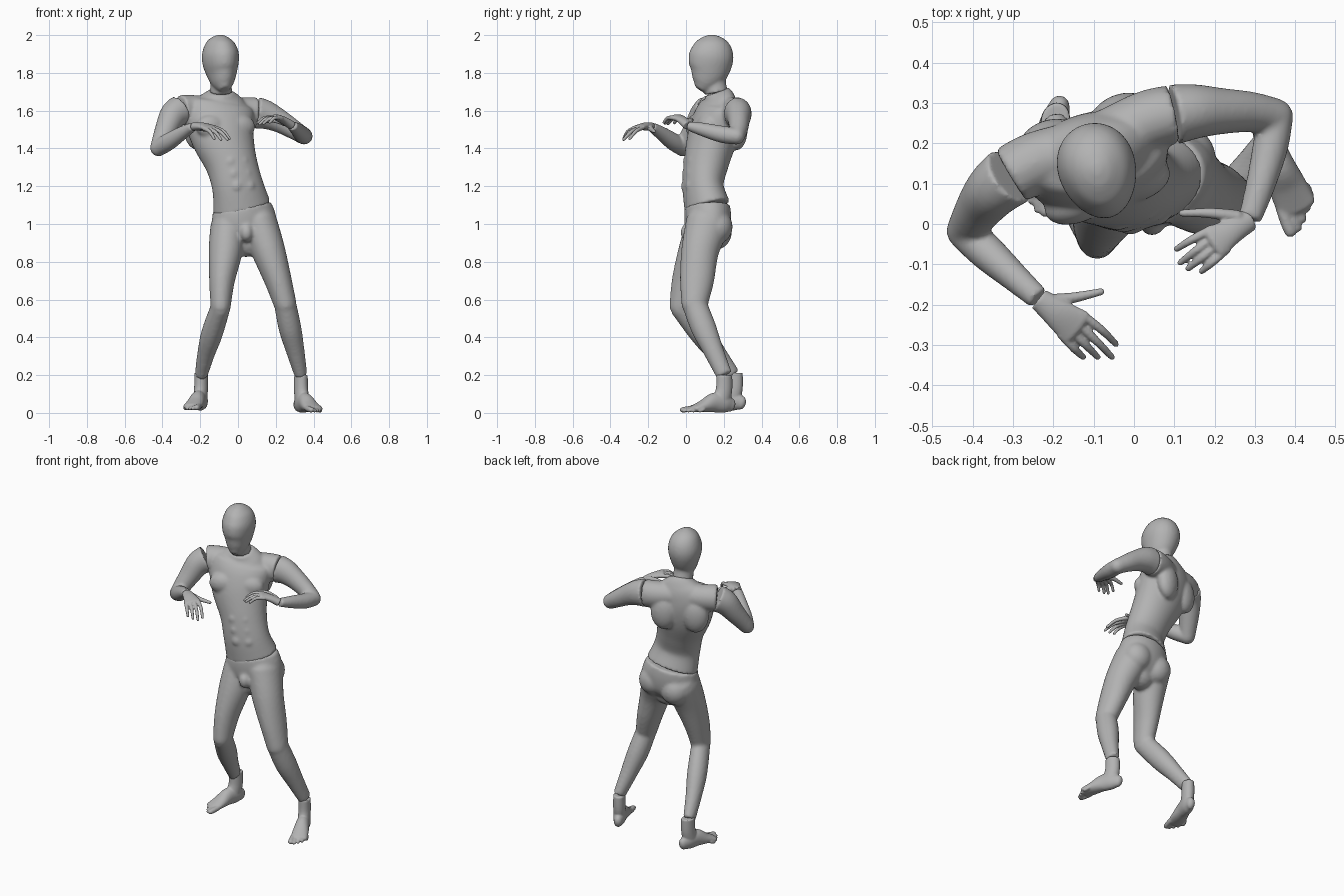
import bpy, bmesh, math
from mathutils import Vector, Matrix

if "Cube" in bpy.data.objects:
    bpy.data.objects.remove(bpy.data.objects["Cube"])

grey = bpy.data.materials.new("mannequin grey")
grey.use_nodes = True
grey.diffuse_color = (0.45, 0.45, 0.45, 1)
grey.node_tree.nodes["Principled BSDF"].inputs["Base Color"].default_value = (0.45, 0.45, 0.45, 1)
grey.node_tree.nodes["Principled BSDF"].inputs["Roughness"].default_value = 0.6
UP, ACROSS = Vector((0, 0, 1)), Vector((1, 0, 0))


def spline(points, sub):
    """Smooth path through stations of (x, y, z, side radius, other radius)."""
    out = []
    for i in range(len(points) - 1):
        p0, p1 = points[max(i - 1, 0)], points[i]
        p2, p3 = points[i + 1], points[min(i + 2, len(points) - 1)]
        for k in range(sub):
            t = k / sub
            out.append([0.5 * (2 * b + (c - a) * t + (2 * a - 5 * b + 4 * c - d) * t * t
                               + (3 * b - a - 3 * c + d) * t ** 3)
                        for a, b, c, d in zip(p0, p1, p2, p3)])
    return out + [list(points[-1])]


def loft(bm, points, side=ACROSS, start=False, end=False, egg=0.0, n=28, sub=5):
    """Skin elliptical rings along a path; start and end ask for round tips."""
    path = spline(points, sub)
    rings = []
    for i, s in enumerate(path):
        tan = (Vector(path[min(i + 1, len(path) - 1)][:3]) - Vector(path[max(i - 1, 0)][:3])).normalized()
        rings.append((Vector(s[:3]), tan, s[3], s[4]))

    def tip(ring, sign):
        c, t, a, b = ring
        return [(c + t * sign * min(a, b) * math.sin(q), t, a * math.cos(q), b * math.cos(q))
                for q in (math.radians(d) for d in (25, 50, 70, 84))]

    rings = ((tip(rings[0], -1)[::-1] if start else []) + rings
             + (tip(rings[-1], 1) if end else []))
    loops = []
    for c, t, a, b in rings:
        u = (side - t * side.dot(t)).normalized()
        v = t.cross(u)
        loop = []
        for k in range(n):
            q = math.tau * k / n
            loop.append(bm.verts.new(c + u * a * math.cos(q) * (1 + egg * math.sin(q)) + v * b * math.sin(q)))
        loops.append(loop)
    for lo, hi in zip(loops, loops[1:]):
        for k in range(n):
            bm.faces.new((lo[k], lo[(k + 1) % n], hi[(k + 1) % n], hi[k]))
    bm.faces.new(loops[0][::-1])
    bm.faces.new(loops[-1])


def blob(bm, centre, radii, yaw=0.0):
    m = Matrix.Translation(centre) @ Matrix.Rotation(yaw, 4, "Z") @ Matrix.Diagonal((*radii, 1))
    bmesh.ops.create_uvsphere(bm, u_segments=24, v_segments=16, radius=1, matrix=m)


def finish(bm, name, voxel, smooth):
    """Fuse the overlapping masses into one smooth skin."""
    bmesh.ops.recalc_face_normals(bm, faces=bm.faces)
    mesh = bpy.data.meshes.new(name)
    bm.to_mesh(mesh)
    bm.free()
    obj = bpy.data.objects.new(name, mesh)
    bpy.context.collection.objects.link(obj)
    mesh.materials.append(grey)
    fuse = obj.modifiers.new("fuse", "REMESH")
    fuse.mode, fuse.voxel_size, fuse.use_smooth_shade = "VOXEL", voxel, True
    relax = obj.modifiers.new("relax", "SMOOTH")
    relax.factor, relax.iterations = 0.5, smooth
    return obj


# Head with the upper neck
bm = bmesh.new()
loft(bm, [(-.07, .072, 1.712, .026, .028), (-.076, .092, 1.745, .055, .067), (-.083, .117, 1.8, .079, .103),
          (-.089, .129, 1.86, .095, .119), (-.091, .135, 1.91, .094, .116), (-.093, .136, 1.96, .074, .09),
          (-.093, .136, 1.99, .04, .049), (-.093, .136, 2.002, .008, .01)],
     Vector((.96, .28, 0)), egg=.1)
loft(bm, [(-.09, .16, 1.695, .06, .063), (-.09, .152, 1.74, .056, .06), (-.09, .15, 1.8, .056, .06)])
finish(bm, "head", .008, 5)

# Torso, twisted to the left, with shoulder yoke, chest and stomach muscles
LEFT, FRONT = Vector((.94, .34, 0)), Vector((.34, -.94, 0))
TWIST = math.atan2(LEFT.y, LEFT.x)
bm = bmesh.new()
loft(bm, [(.02, .112, 1.088, .157, .119), (-.002, .09, 1.2, .138, .106), (-.035, .107, 1.32, .139, .117),
          (-.078, .137, 1.45, .168, .128), (-.097, .16, 1.55, .186, .12), (-.098, .175, 1.62, .18, .1),
          (-.093, .175, 1.665, .125, .08), (-.09, .164, 1.7, .064, .066)], Vector((.94, .27, .12)), n=40)
loft(bm, [(-.305, .12, 1.603, .08, .075), (-.24, .155, 1.605, .078, .075), (-.1, .2, 1.6, .07, .07),
          (.03, .255, 1.592, .08, .075), (.097, .272, 1.587, .083, .073)], UP)
for s in (-1, 1):
    blob(bm, Vector((-.093, .155, 1.515)) + LEFT * .08 * s + FRONT * .08, (.085, .05, .065), TWIST)
    blob(bm, Vector((-.095, .165, 1.5)) + LEFT * .095 * s - FRONT * .075, (.08, .055, .11), TWIST)
    for row in range(3):
        spine = Vector((-.002 - .018 * row, .092 + .009 * row, 1.2 + .065 * row))
        blob(bm, spine + LEFT * .034 * s + FRONT * (.091 + .004 * row), (.03, .021, .031), TWIST)
finish(bm, "torso", .009, 5)

# Pelvis and both legs
bm = bmesh.new()
loft(bm, [(.02, .112, 1.092, .157, .119), (.03, .115, 1.03, .172, .122), (.04, .115, .96, .165, .112),
          (.045, .11, .9, .09, .075)], Vector((.97, .2, .2)), end=True, n=40)
blob(bm, (.045, .015, .955), (.036, .045, .05))
for centre in ((.115, .165, .985), (-.035, .16, .955)):
    blob(bm, centre, (.088, .082, .09))
thighs = {
    "left": [(.11, .115, 1.0, .1, .118), (.16, .075, .86, .09, .1), (.213, .058, .7, .072, .09),
             (.25, .045, .575, .06, .07)],
    "right": [(-.055, .11, .98, .092, .115), (-.065, .06, .86, .09, .1), (-.085, .01, .7, .068, .085),
              (-.092, -.022, .56, .053, .067)]}
calves = {
    "left": [(.25, .045, .575, .058, .065), (.275, .093, .45, .06, .067), (.303, .145, .33, .049, .054),
             (.333, .203, .2, .034, .043)],
    "right": [(-.092, -.022, .56, .052, .063), (-.138, .083, .42, .057, .064), (-.17, .165, .31, .046, .052),
              (-.195, .245, .2, .034, .043)]}
for side in ("left", "right"):
    loft(bm, thighs[side], start=True, end=True)
    loft(bm, calves[side], start=True)
finish(bm, "pelvis_and_legs", .01, 5)


# Feet, shaped along a heel-to-toe axis; inner = side of the big toe
def foot(name, origin, forward, inner):
    bm = bmesh.new()
    loft(bm, [(-.035, 0, .042, .026, .037), (0, 0, .05, .036, .05), (.06, 0, .054, .04, .052),
              (.12, 0, .036, .047, .034), (.175, 0, .022, .05, .019)], Vector((0, 1, 0)), start=True, end=True)
    loft(bm, [(0, 0, .2, .043, .035), (.002, 0, .12, .045, .036), (.02, 0, .06, .05, .036)])
    for i in range(5):
        y = inner * (.036 - .019 * i)
        r = .016 if i == 0 else .011
        reach = .225 - .004 * i * i + (.004 if i == 1 else 0)
        loft(bm, [(.16, y * .95, .024, r, r), (reach - .025, y * 1.05, .019, r, r), (reach, y * 1.05, r, r, r * .9)],
             Vector((0, 1, 0)), end=True, n=12, sub=3)
    f = Vector(forward).normalized()
    turn = Matrix.Rotation(math.atan2(f.y, f.x), 4, "Z")
    bm.transform(Matrix.Translation(origin) @ turn)
    finish(bm, name, .005, 4)


foot("left_foot", (.333, .203, 0), (.4, -.917, 0), -1)
foot("right_foot", (-.195, .258, .012), (-.27, -.96, 0), 1)

# Arms, upper arm and forearm fused at the elbow
arms = {
    "left_arm": ([(.099, .272, 1.588, .085, .075), (.15, .279, 1.577, .076, .068), (.22, .28, 1.545, .062, .057),
                  (.29, .278, 1.503, .052, .05), (.35, .267, 1.465, .045, .045)],
                 [(.35, .267, 1.465, .044, .045), (.338, .19, 1.475, .045, .044), (.312, .09, 1.5, .036, .036),
                  (.287, .012, 1.52, .024, .029)]),
    "right_arm": ([(-.307, .119, 1.602, .082, .077), (-.345, .088, 1.572, .074, .07), (-.38, .045, 1.5, .06, .06),
                   (-.42, -.018, 1.403, .045, .046)],
                  [(-.42, -.018, 1.403, .044, .045), (-.365, -.07, 1.437, .046, .045),
                   (-.295, -.133, 1.482, .036, .036), (-.238, -.184, 1.515, .024, .029)])}
for name, (upper, lower) in arms.items():
    bm = bmesh.new()
    loft(bm, upper, UP, end=True)
    loft(bm, lower, UP, start=True)
    finish(bm, name, .008, 4)


# Hands: palm, four fingers fanned between index and little knuckle, thumb
def hand(name, wrist, index, little, tips, thumb):
    bm = bmesh.new()
    wrist, index, little = Vector(wrist), Vector(index), Vector(little)
    side = index - little
    end = (index + little) / 2
    half = side.length / 2
    mid = wrist.lerp(end, .5) + UP * .004
    loft(bm, [(*wrist, .028, .023), (*mid, half * .92, .02), (*end, half + .008, .014)], side, end=True)
    for i, point in enumerate(tips):
        root, point = index.lerp(little, i / 3), Vector(point)
        bend = root.lerp(point, .5) + UP * .01
        start = root.lerp(wrist, .15)
        loft(bm, [(*start, .012, .012), (*bend, .0105, .0105), (*point, .008, .008)], side, end=True, n=12)
    a, b, c = thumb
    loft(bm, [(*a, .02, .017), (*b, .014, .013), (*c, .009, .009)], UP, start=True, end=True, n=14)
    finish(bm, name, .004, 3)


hand("right_hand", (-.236, -.186, 1.516), (-.115, -.228, 1.513), (-.172, -.287, 1.505),
     [(-.045, -.298, 1.452), (-.055, -.33, 1.447), (-.09, -.33, 1.447), (-.126, -.33, 1.452)],
     [(-.2, -.19, 1.512), (-.145, -.182, 1.5), (-.082, -.168, 1.49)])
hand("left_hand", (.286, .01, 1.521), (.178, -.017, 1.568), (.222, -.072, 1.566),
     [(.106, -.062, 1.535), (.115, -.096, 1.53), (.135, -.11, 1.532), (.168, -.117, 1.538)],
     [(.255, .018, 1.535), (.19, .027, 1.55), (.12, .027, 1.54)])
